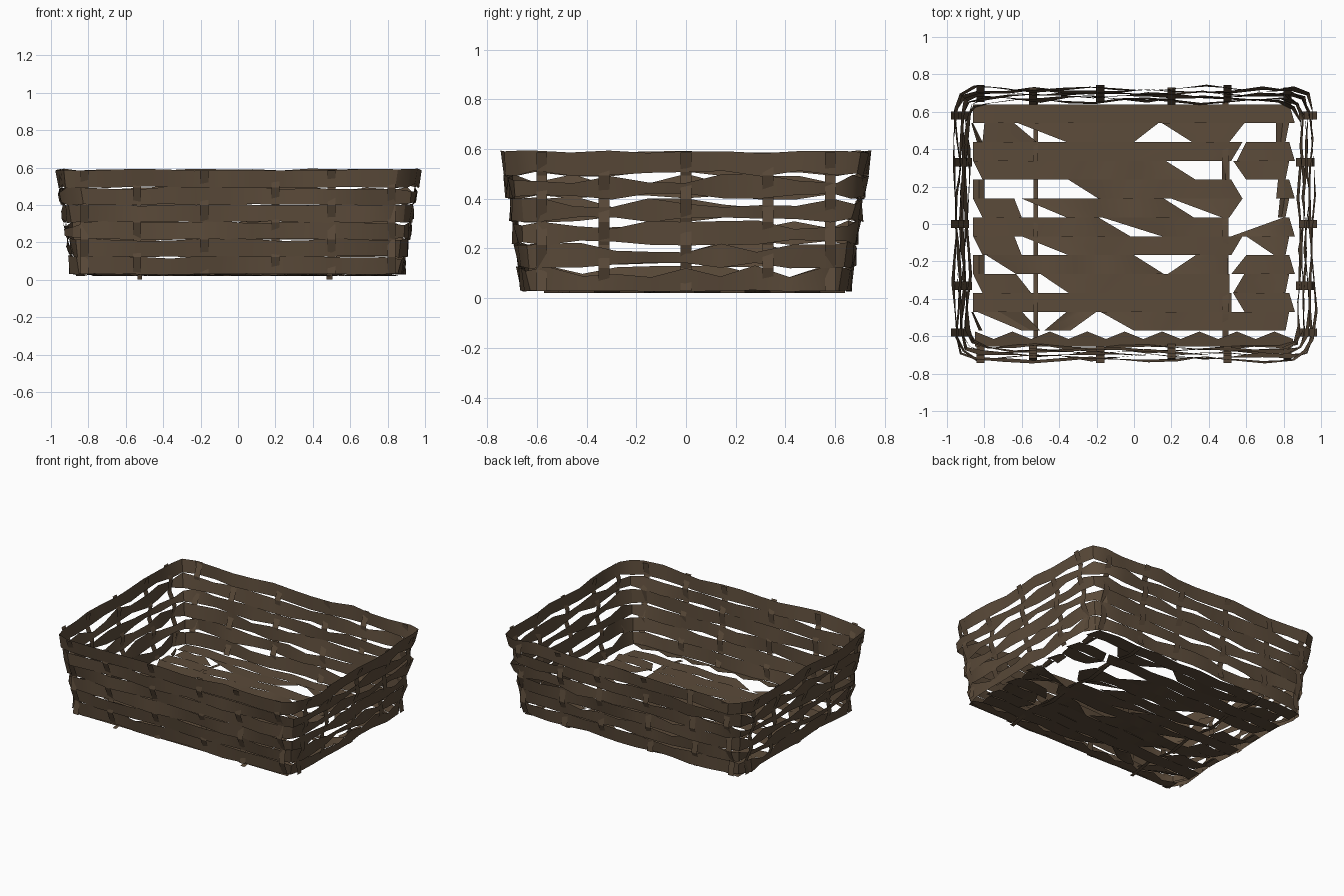
import bpy, bmesh, math, random
from mathutils import Vector

random.seed(7)
if "Cube" in bpy.data.objects:
    bpy.data.objects.remove(bpy.data.objects["Cube"])

wicker = bpy.data.materials.new("dark_wicker")
wicker.use_nodes = True
wicker.diffuse_color = (0.105, 0.07, 0.042, 1)
wicker.node_tree.nodes["Principled BSDF"].inputs["Base Color"].default_value = wicker.diffuse_color

FLOOR, RIM = 0.03, 0.585
BANDS = 6
BAND_H = (RIM - FLOOR) / BANDS


def finish(name, bm):
    mesh = bpy.data.meshes.new(name)
    bm.to_mesh(mesh)
    bm.free()
    mesh.materials.append(wicker)
    obj = bpy.data.objects.new(name, mesh)
    bpy.context.collection.objects.link(obj)
    bpy.ops.object.select_all(action='DESELECT')
    obj.select_set(True)
    bpy.context.view_layer.objects.active = obj
    bpy.ops.object.shade_smooth_by_angle(angle=math.radians(30))
    return obj


def strip(bm, left, right, closed=False):
    """Ribbon of quads between two rows of points."""
    a = [bm.verts.new(p) for p in left]
    b = [bm.verts.new(p) for p in right]
    n = len(a)
    for i in range(n if closed else n - 1):
        j = (i + 1) % n
        bm.faces.new((a[i], a[j], b[j], b[i]))


def half_size(z):
    t = (z - FLOOR) / (RIM - FLOOR)
    return 0.88 + 0.085 * t, 0.652 + 0.078 * t


def ring_path(z, r=0.11):
    """Rounded rectangle as (point, outward normal, gap size)."""
    hx, hy = half_size(z)
    pts = []
    sides = ((0, -1, 11, 0.006), (1, 0, 8, 0.028), (0, 1, 11, 0.014), (-1, 0, 8, 0.03))
    for nx, ny, count, gap in sides:
        n = Vector((nx, ny, 0))
        along = Vector((-ny, nx, 0))
        out, length = (hx, hy - r) if nx else (hy, hx - r)
        for i in range(count + 1):
            pts.append((n * out + along * length * (2 * i / count - 1), n, gap))
        # one extra point rounds the corner
        diag = (n + along).normalized()
        corner = n * (out - r) + along * length + diag * r
        pts.append((corner, diag, 0.02))
    return pts


# Woven wall bands, each going in and out around the stakes
for k in range(BANDS):
    z0 = FLOOR + k * BAND_H
    z1 = z0 + BAND_H
    low, high = [], []
    pairs = zip(ring_path(z0), ring_path(z1))
    for i, ((p, n, gap), (q, _, _)) in enumerate(pairs):
        weave = 0.011 * math.cos(math.pi * (i / 2 + k))
        pinch = gap * random.choice((0, 0, 1, 1.3))
        lift = Vector((0, 0, random.uniform(-0.006, 0.006)))
        up = Vector((0, 0, 1))
        base_pinch = 0 if k == 0 else pinch * 0.5
        low.append(p + n * (weave + random.uniform(-0.008, 0.012)) + up * (z0 + base_pinch) + lift * 0.5)
        top_pinch = 0 if k == BANDS - 1 else pinch
        high.append(q + n * (weave + random.uniform(-0.012, 0.008)) + up * (z1 + 0.004 - top_pinch) + lift)
    bm = bmesh.new()
    strip(bm, low, high, closed=True)
    finish("wall_band_%d" % (k + 1), bm)


# Upright stakes threaded through the bands
def stake(bm, n, along, pos, phase, width=0.022):
    left, right = [], []
    for i in range(2 * BANDS + 1):
        z = FLOOR + i * BAND_H / 2
        hx, hy = half_size(z)
        out = hx if n.x else hy
        weave = 0.013 * math.cos(math.pi * (i / 2 + phase))
        c = n * (out + weave) + along * pos + Vector((0, 0, z))
        left.append(c - along * width)
        right.append(c + along * width)
    strip(bm, left, right)


bm = bmesh.new()
for s in (-1, 1):
    for j, x in enumerate((-0.82, -0.54, -0.18, 0.2, 0.5, 0.82)):
        stake(bm, Vector((0, s, 0)), Vector((1, 0, 0)), x, j)
    for j, y in enumerate((-0.58, -0.33, 0, 0.33, 0.58)):
        stake(bm, Vector((s, 0, 0)), Vector((0, 1, 0)), y, j)
finish("wall_stakes", bm)

# Floor slats: each row lists its gaps as (bottom start, bottom end, top start, top end)
ROWS = [
    [(-.83, -.6, -.87, -.84), (-.5, -.48, -.6, -.36), (-.34, 0, -.2, -.18)],
    [(.52, .59, .52, .53)],
    [(-.55, -.35, -.63, -.5), (.51, .53, .51, .59)],
    [(-.8, -.63, -.8, -.79), (.16, .18, 0, .33), (.5, .52, .5, .6)],
    [(-.6, -.35, -.64, -.6), (.52, .75, .58, .6)],
    [(-.02, .15, -.19, -.17), (.5, .52, .5, .8)],
    [(-.6, -.36, -.64, -.6), (.32, .47, .16, .2), (.51, .77, .58, .78)],
    [(-.8, -.19, -.8, -.35), (.58, .76, .52, .77)],
    [(.33, .47, .17, .47), (.51, .6, .51, .53)],
    [(.52, .55, .58, .6)],
    [(-.84, -.81, -.87, -.8), (-.52, -.36, -.64, -.62), (0, .31, .13, .15), (.51, .76, .59, .76)],
    [],
]
bm = bmesh.new()
pitch = 1.21 / len(ROWS)
for k, gaps in enumerate(ROWS):
    y0 = -0.57 + k * pitch
    y1 = y0 + pitch
    end = 0.81 + 0.05 * (k % 2)
    edges = [(-end, -0.86)] + [e for g in gaps for e in ((g[0], g[2]), (g[1], g[3]))] + [(end, 0.83)]
    for (b0, t0), (b1, t1) in zip(edges[::2], edges[1::2]):
        cuts = max(2, round((b1 - b0) / 0.17))
        low, high = [], []
        for i in range(cuts + 1):
            f = i / cuts
            z = FLOOR - 0.003 + 0.006 * math.cos(math.pi * (i + k))
            low.append((b0 + (b1 - b0) * f, y0, z))
            high.append((t0 + (t1 - t0) * f, y1, z))
        strip(bm, low, high)
finish("floor_slats", bm)

# Notched slat along the front edge of the floor
bm = bmesh.new()
xs = [-0.85 + 0.1 * i for i in range(18)]
strip(bm, [(x, -0.655, FLOOR) for x in xs],
      [(x, -0.575 - 0.04 * (i % 2), FLOOR + 0.01) for i, x in enumerate(xs)])
finish("floor_front_slat", bm)

# Thin runners under the floor, dipping between slats
bm = bmesh.new()
for x, w in ((-0.525, 0.013), (0.49, 0.016)):
    ys = [-0.65 + 0.1 * i for i in range(14)]
    zs = [0.018 - 0.016 * math.cos(math.pi * i / 2) for i in range(14)]
    strip(bm, [(x - w, y, z) for y, z in zip(ys, zs)], [(x + w, y, z) for y, z in zip(ys, zs)])
finish("floor_runners", bm)
